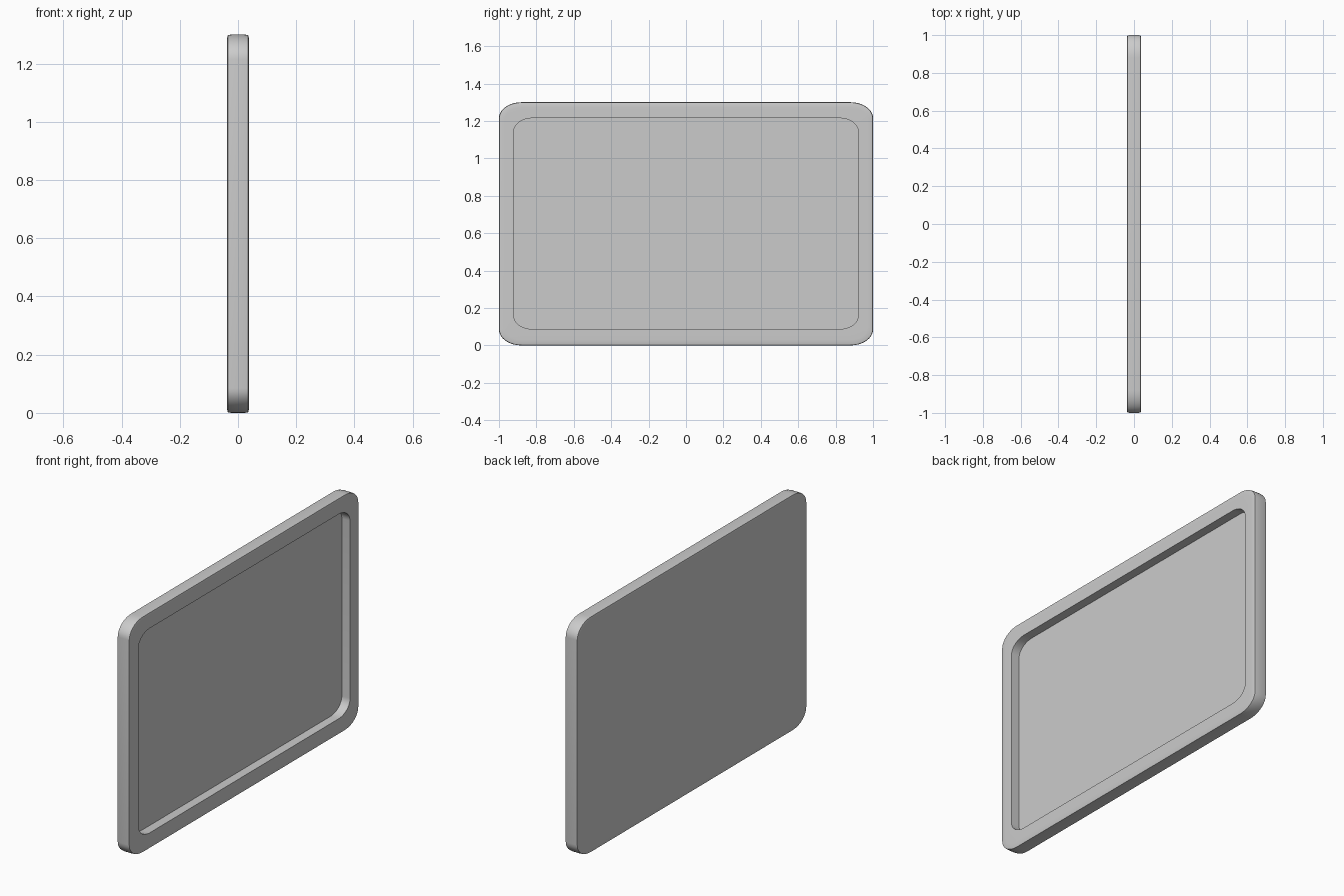
import bpy, bmesh, math

if "Cube" in bpy.data.objects:
    bpy.data.objects.remove(bpy.data.objects["Cube"])

SEG = 10  # segments per rounded corner


def ring(bm, x, hy, z0, z1, ry, rz):
    """Rounded rectangle loop in the YZ plane with elliptical corners."""
    cy, lo, hi = hy - ry, z0 + rz, z1 - rz
    verts = []
    for k, (y, z) in enumerate([(cy, hi), (-cy, hi), (-cy, lo), (cy, lo)]):
        for i in range(SEG + 1):
            a = math.pi / 2 * (k + i / SEG)
            verts.append(bm.verts.new((x, y + ry * math.cos(a), z + rz * math.sin(a))))
    return verts


def bridge(bm, a, b):
    n = len(a)
    for i in range(n):
        bm.faces.new((a[i], a[(i + 1) % n], b[(i + 1) % n], b[i]))


bm = bmesh.new()

# Softly rounded outer edge: (x, inset) from back face to front face
half = [(0.038, 0.03), (0.0373, 0.012), (0.035, 0.002), (0.022, 0.0)]
edge = [(-x, d) for x, d in half] + [(x, d) for x, d in reversed(half)]
loops = [ring(bm, x, 1 - d, d, 1.3 - d, 0.12 - d, 0.085 - d * 0.7) for x, d in edge]

# Recess opening and its floor on the +x side
for x in (0.038, -0.012):
    loops.append(ring(bm, x, 0.922, 0.087, 1.215, 0.10, 0.075))

for a, b in zip(loops, loops[1:]):
    bridge(bm, a, b)
bm.faces.new(loops[0])
bm.faces.new(loops[-1])
bmesh.ops.recalc_face_normals(bm, faces=bm.faces)

mesh = bpy.data.meshes.new("framed_panel")
bm.to_mesh(mesh)
bm.free()
panel = bpy.data.objects.new("framed_panel", mesh)
bpy.context.collection.objects.link(panel)
bpy.context.view_layer.objects.active = panel
panel.select_set(True)
bpy.ops.object.shade_smooth_by_angle(angle=math.radians(40))
